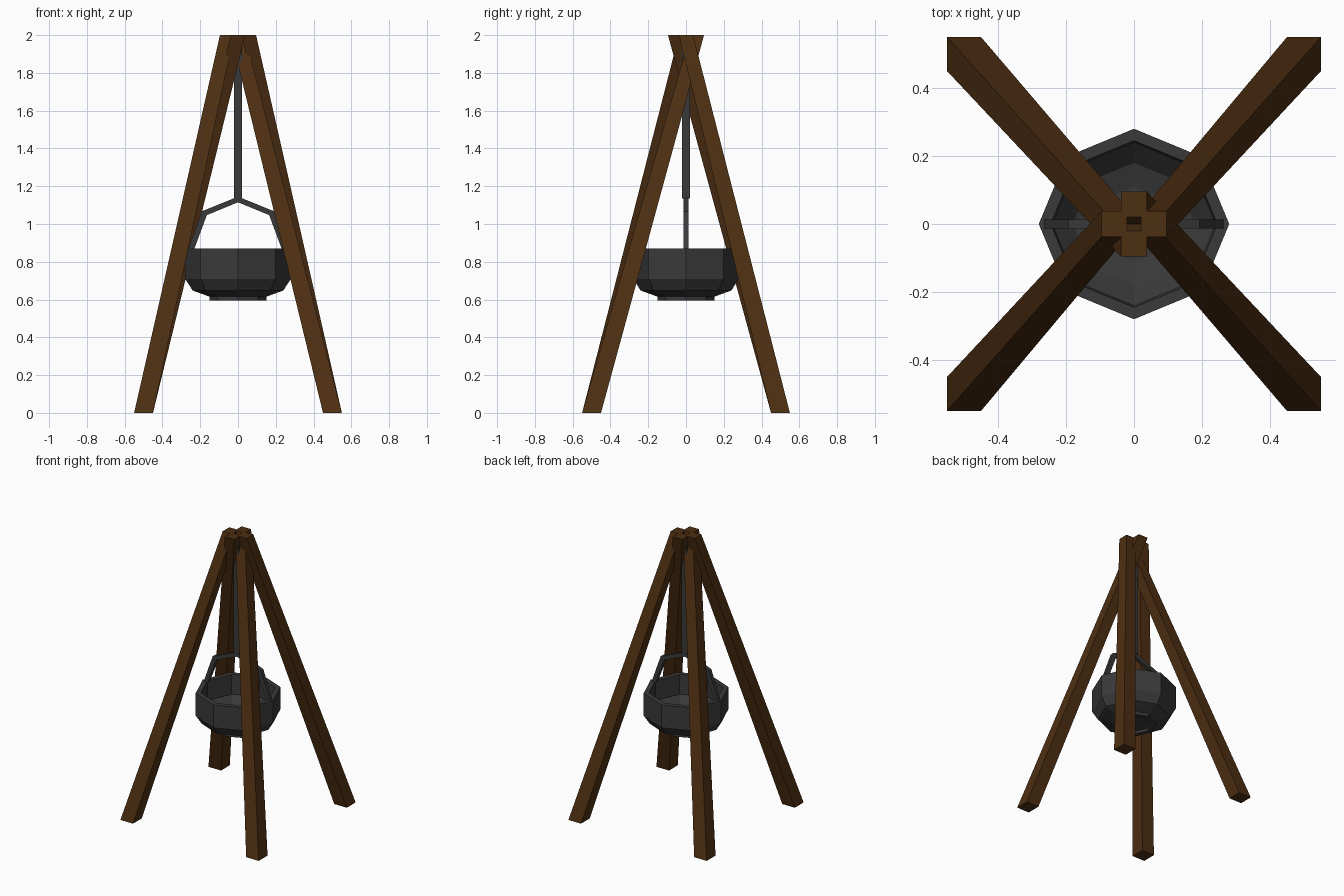
import bpy, bmesh, math

if "Cube" in bpy.data.objects:
    bpy.data.objects.remove(bpy.data.objects["Cube"])


def material(name, rgb):
    m = bpy.data.materials.new(name)
    m.diffuse_color = (*rgb, 1)
    m.use_nodes = True
    m.node_tree.nodes["Principled BSDF"].inputs["Base Color"].default_value = m.diffuse_color
    return m


WOOD = material("dark wood", (0.075, 0.028, 0.006))
IRON = material("cast iron", (0.042, 0.042, 0.042))


def finish(name, bm, mat):
    bmesh.ops.recalc_face_normals(bm, faces=bm.faces)
    me = bpy.data.meshes.new(name)
    bm.to_mesh(me)
    bm.free()
    me.materials.append(mat)
    ob = bpy.data.objects.new(name, me)
    bpy.context.collection.objects.link(ob)
    return ob


def loft(name, rings, mat, closed=False):
    """Skin a row of equal rings; cap the ends, or join last to first."""
    bm = bmesh.new()
    vs = [[bm.verts.new(p) for p in r] for r in rings]
    n = len(vs[0])
    pairs = list(zip(vs, vs[1:])) + ([(vs[-1], vs[0])] if closed else [])
    for a, b in pairs:
        for i in range(n):
            j = (i + 1) % n
            bm.faces.new((a[i], a[j], b[j], b[i]))
    if not closed:
        bm.faces.new(vs[0])
        bm.faces.new(vs[-1])
    return finish(name, bm, mat)


def square(x, y, z, h):
    return [(x + sx * h, y + sy * h, z) for sx, sy in ((-1, -1), (1, -1), (1, 1), (-1, 1))]


def octagon(r, z):
    return [(r * math.cos(i * math.pi / 4), r * math.sin(i * math.pi / 4), z) for i in range(8)]


# Four leaning legs, interlocked at the top
T = 0.058
for name, foot, top in (
    ("leg_back_right", (0.5, 0.5), (T, 0)),
    ("leg_front_left", (-0.5, -0.5), (-T, 0)),
    ("leg_front_right", (0.5, -0.5), (0, T)),
    ("leg_back_left", (-0.5, 0.5), (0, -T)),
):
    loft(name, [square(*foot, 0, 0.05), square(*top, 2, 0.0375)], WOOD)

# Hanging rod
loft("hanging_rod", [square(0, 0, 1.135, 0.02), square(0, 0, 1.93, 0.02)], IRON)

# Eight-sided pot, outside then inside
profile = [(0.15, 0.615), (0.24, 0.648), (0.28, 0.71), (0.28, 0.87),
           (0.245, 0.87), (0.24, 0.73), (0.18, 0.67), (0.11, 0.65)]
loft("pot", [octagon(r, z) for r, z in profile], IRON)

# Foot ring under the pot
ring = [(0.15, 0.625), (0.15, 0.595), (0.12, 0.595), (0.12, 0.625)]
loft("pot_foot", [octagon(r, z) for r, z in ring], IRON, closed=True)

# Bent handle: mirrored band of flat sections
outer = [(-0.27, 0.85), (-0.192, 1.067), (0, 1.145)]
inner = [(-0.238, 0.85), (-0.165, 1.047), (0, 1.115)]
half = list(zip(outer, inner))
band = half + [((-o[0], o[1]), (-i[0], i[1])) for o, i in reversed(half[:-1])]
W = 0.013
loft("pot_handle", [[(o[0], -W, o[1]), (o[0], W, o[1]), (i[0], W, i[1]), (i[0], -W, i[1])]
                    for o, i in band], IRON)
